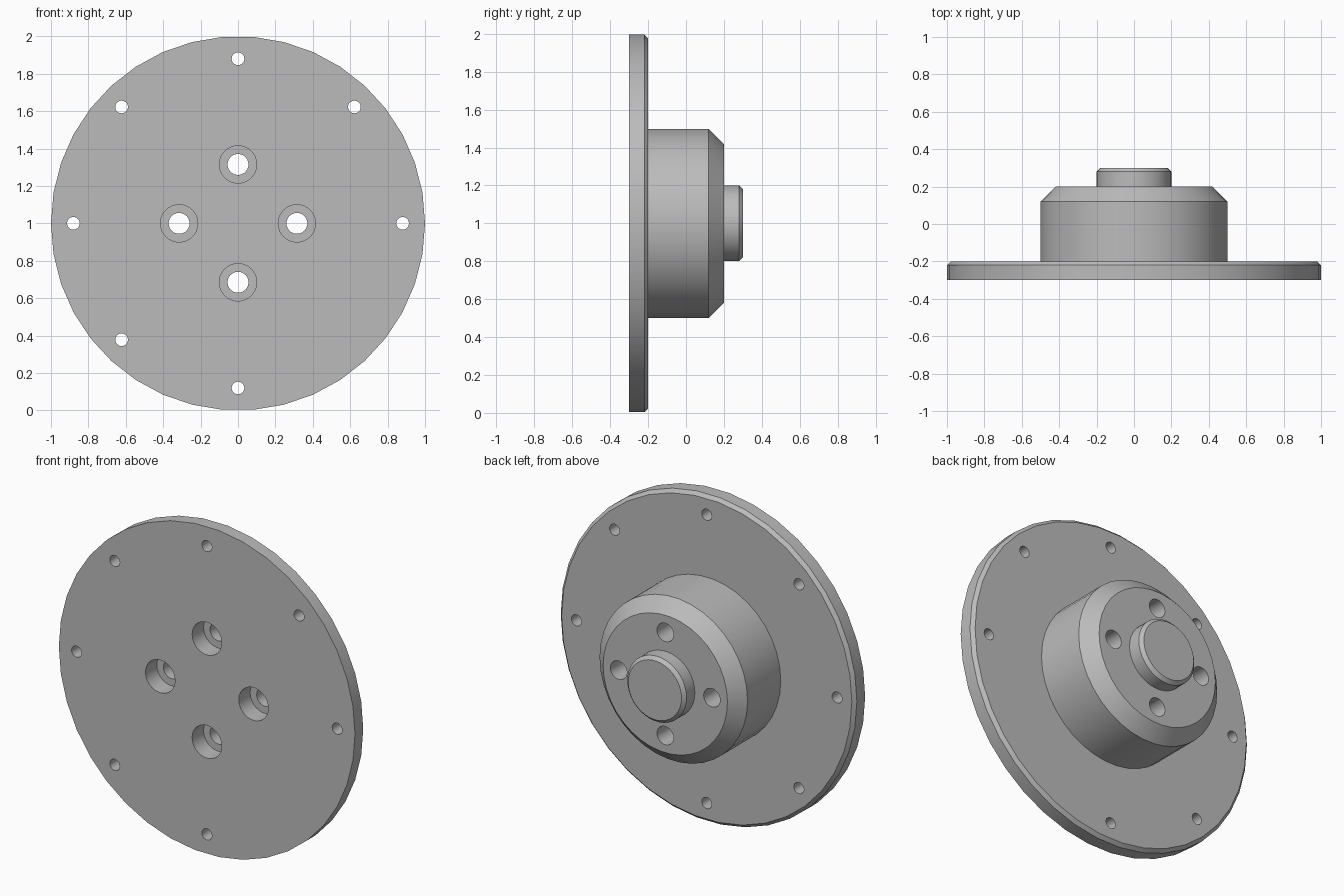
import bpy, bmesh
from math import sin, cos, pi, radians

cube = bpy.data.objects.get("Cube")
if cube:
    bpy.data.objects.remove(cube)

AXIS_Z = 1.0          # height of the hub axis
FRONT_Y = -0.3        # front face of the flange

steel = bpy.data.materials.new("grey_steel")
steel.use_nodes = True
GREY = (0.5, 0.5, 0.5, 1)
steel.diffuse_color = GREY
steel.node_tree.nodes["Principled BSDF"].inputs["Base Color"].default_value = GREY


def add_lathe(bm, profile, sides, cx=0.0, cz=AXIS_Z):
    """Closed solid turned about a line along y; profile holds (radius, y)."""
    rings = [[bm.verts.new((cx + r * cos(2 * pi * i / sides), y,
                            cz + r * sin(2 * pi * i / sides)))
              for i in range(sides)] for r, y in profile]
    for a, b in zip(rings, rings[1:]):
        for i in range(sides):
            j = (i + 1) % sides
            bm.faces.new((a[i], a[j], b[j], b[i]))
    bm.faces.new(rings[0])
    bm.faces.new(rings[-1])


def finish(bm, name):
    bmesh.ops.recalc_face_normals(bm, faces=bm.faces[:])
    mesh = bpy.data.meshes.new(name)
    bm.to_mesh(mesh)
    bm.free()
    mesh.materials.append(steel)
    obj = bpy.data.objects.new(name, mesh)
    bpy.context.collection.objects.link(obj)
    return obj


# Flange, chamfered hub and locating boss turned as one solid
bm = bmesh.new()
add_lathe(bm, [(1, FRONT_Y), (1, -0.22), (0.98, -0.2),
               (0.5, -0.2), (0.5, 0.12), (0.42, 0.2),
               (0.2, 0.2), (0.2, 0.28), (0.18, 0.3)], 38)
hub = finish(bm, "flanged_hub")

# Cutters: seven rim holes and four counterbored bolt holes
bm = bmesh.new()
for k in range(7):
    a = radians(45 * k)
    add_lathe(bm, [(0.034, -0.4), (0.034, -0.1)], 20,
              0.88 * cos(a), AXIS_Z + 0.88 * sin(a))
for k in range(4):
    a = radians(90 * k)
    add_lathe(bm, [(0.1, -0.4), (0.1, FRONT_Y + 0.11),
                   (0.056, FRONT_Y + 0.11), (0.056, 0.25)], 26,
              0.315 * cos(a), AXIS_Z + 0.315 * sin(a))
cutter = finish(bm, "hole_cutters")
cutter.hide_render = True

# Drill the holes
drill = hub.modifiers.new("drill_holes", 'BOOLEAN')
drill.operation = 'DIFFERENCE'
drill.solver = 'EXACT'
drill.object = cutter
bpy.ops.object.select_all(action='DESELECT')
hub.select_set(True)
bpy.context.view_layer.objects.active = hub
bpy.ops.object.modifier_apply(modifier=drill.name)
bpy.data.objects.remove(cutter)

# Smooth round walls, crisp chamfers and rims
bpy.ops.object.shade_smooth_by_angle(angle=radians(25))
